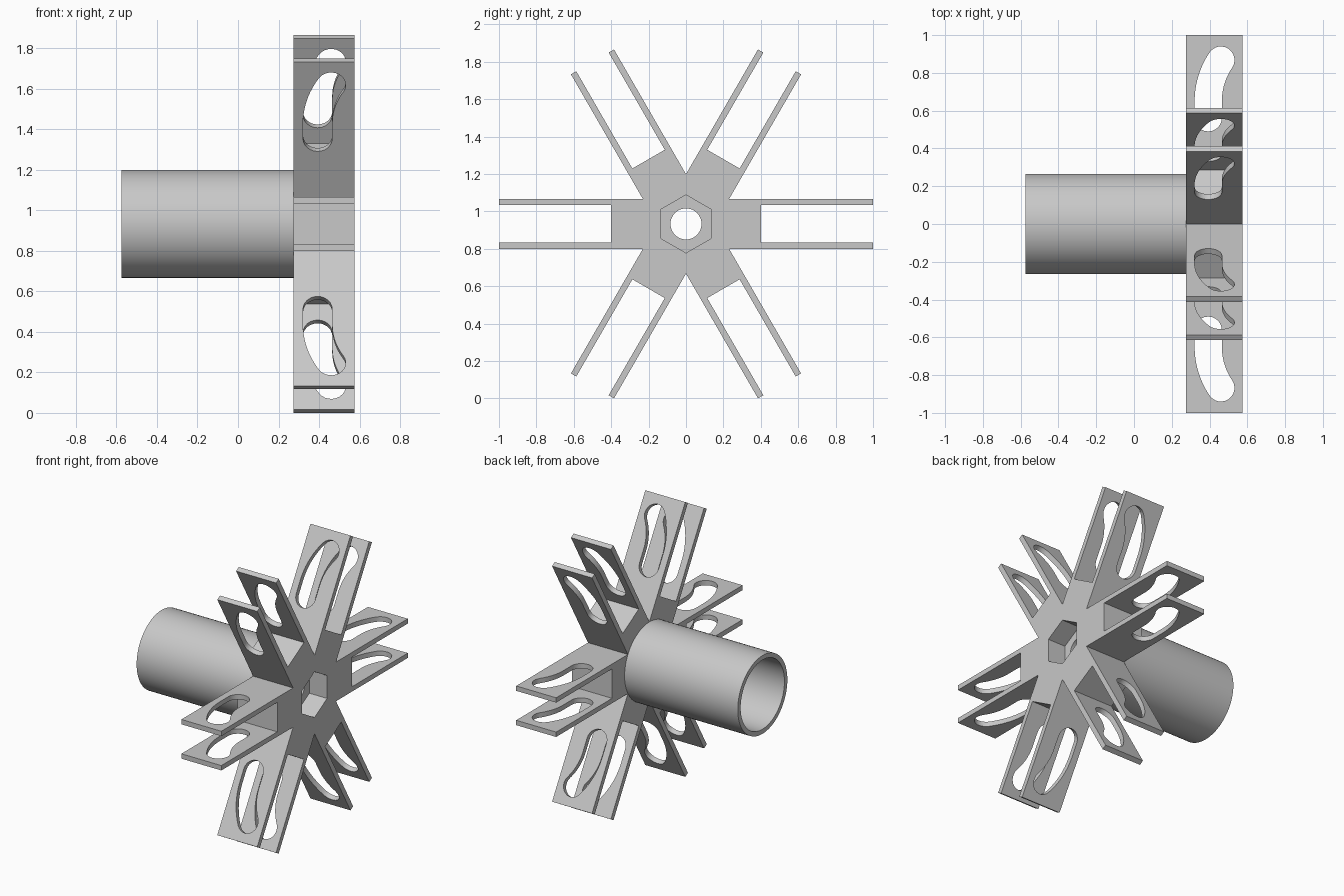
import bpy, bmesh
from math import cos, sin, pi, radians
from mathutils import Matrix, Vector

if "Cube" in bpy.data.objects:
    bpy.data.objects.remove(bpy.data.objects["Cube"], do_unlink=True)

CENTER_Z = 0.933
BACK, FRONT, TUBE_END = 0.275, 0.575, -0.575
HALF, WALL, REACH, SLOT_FLOOR = 0.133, 0.033, 1.0, 0.4
TUBE_R = HALF / sin(radians(30))
SPOKES = [Matrix.Rotation(k * pi / 3, 4, 'X') for k in range(6)]

grey = bpy.data.materials.new("plain grey")
grey.use_nodes = True
COLOUR = (0.58, 0.58, 0.58, 1)
grey.diffuse_color = COLOUR
grey.node_tree.nodes["Principled BSDF"].inputs["Base Color"].default_value = COLOUR


def prism(bm, points, push):
    """Add a solid made by pushing a flat outline along a vector."""
    face = bm.faces.new([bm.verts.new(p) for p in points])
    new = bmesh.ops.extrude_face_region(bm, geom=[face])["geom"]
    moved = [v for v in new if isinstance(v, bmesh.types.BMVert)]
    bmesh.ops.translate(bm, verts=moved, vec=push)


def finish(bm, name):
    bmesh.ops.recalc_face_normals(bm, faces=bm.faces)
    mesh = bpy.data.meshes.new(name)
    bm.to_mesh(mesh)
    bm.free()
    mesh.materials.append(grey)
    obj = bpy.data.objects.new(name, mesh)
    obj.location.z = CENTER_Z
    bpy.context.collection.objects.link(obj)
    return obj


def select(obj):
    bpy.ops.object.select_all(action='DESELECT')
    obj.select_set(True)
    bpy.context.view_layer.objects.active = obj


def carve(obj, cutter):
    select(obj)
    mod = obj.modifiers.new("cut", 'BOOLEAN')
    mod.operation, mod.solver, mod.object = 'DIFFERENCE', 'EXACT', cutter
    bpy.context.view_layer.update()
    bpy.ops.object.modifier_apply(modifier=mod.name)
    bpy.data.objects.remove(cutter, do_unlink=True)


def ring(radius, sides, x):
    return [Vector((x, radius * sin(2 * pi * i / sides), radius * cos(2 * pi * i / sides)))
            for i in range(sides)]


def arc(cx, cy, radius, start, end, steps=12):
    angles = [start + (end - start) * i / steps for i in range(steps + 1)]
    return [(cx + radius * cos(a), cy + radius * sin(a)) for a in angles]


# Wheel: six forked spokes around a solid hub
inner = HALF - WALL
spoke = [(TUBE_R * cos(pi / 6), -HALF), (REACH, -HALF), (REACH, -inner), (SLOT_FLOOR, -inner),
         (SLOT_FLOOR, inner), (REACH, inner), (REACH, HALF)]
bm = bmesh.new()
prism(bm, [m @ Vector((BACK, r, t)) for m in SPOKES for r, t in spoke], (FRONT - BACK, 0, 0))
wheel = finish(bm, "forked_wheel")

# Curved slots through both plates of every spoke
bend, width, turn = 0.388, 0.072, 0.596
cx, cy = 0.393 + bend, 0.65
tip = (cx - bend * cos(turn), cy + bend * sin(turn))
root = (0.393, 0.562)
bean = (arc(*root, width, 2 * pi, pi)
        + arc(cx, cy, bend + width, pi, pi - turn)
        + arc(*tip, width, pi - turn, -turn)[1:-1]
        + arc(cx, cy, bend - width, pi - turn, pi))
bm = bmesh.new()
for m in SPOKES:
    prism(bm, [m @ Vector((x, r, -0.19)) for x, r in bean], m @ Vector((0, 0, 0.38)))
carve(wheel, finish(bm, "slot_cutter"))

# Round bore and hexagonal nut pocket
for radius, sides, start in ((0.083, 48, BACK - 0.1), (0.155, 6, FRONT - 0.133)):
    bm = bmesh.new()
    prism(bm, ring(radius, sides, start), (FRONT + 0.1 - start, 0, 0))
    carve(wheel, finish(bm, "bore_cutter"))

# Hollow tube behind the wheel
bm = bmesh.new()
profile = [(BACK, TUBE_R), (TUBE_END, TUBE_R), (TUBE_END, 0.235), (BACK, 0.235)]
loops = [[bm.verts.new(p) for p in ring(r, 72, x)] for x, r in profile]
for a, b in zip(loops, loops[1:] + loops[:1]):
    for i in range(len(a)):
        j = (i + 1) % len(a)
        bm.faces.new((a[i], a[j], b[j], b[i]))
tube = finish(bm, "hollow_tube")

for obj in (wheel, tube):
    select(obj)
    bpy.ops.object.shade_smooth_by_angle(angle=radians(25))
